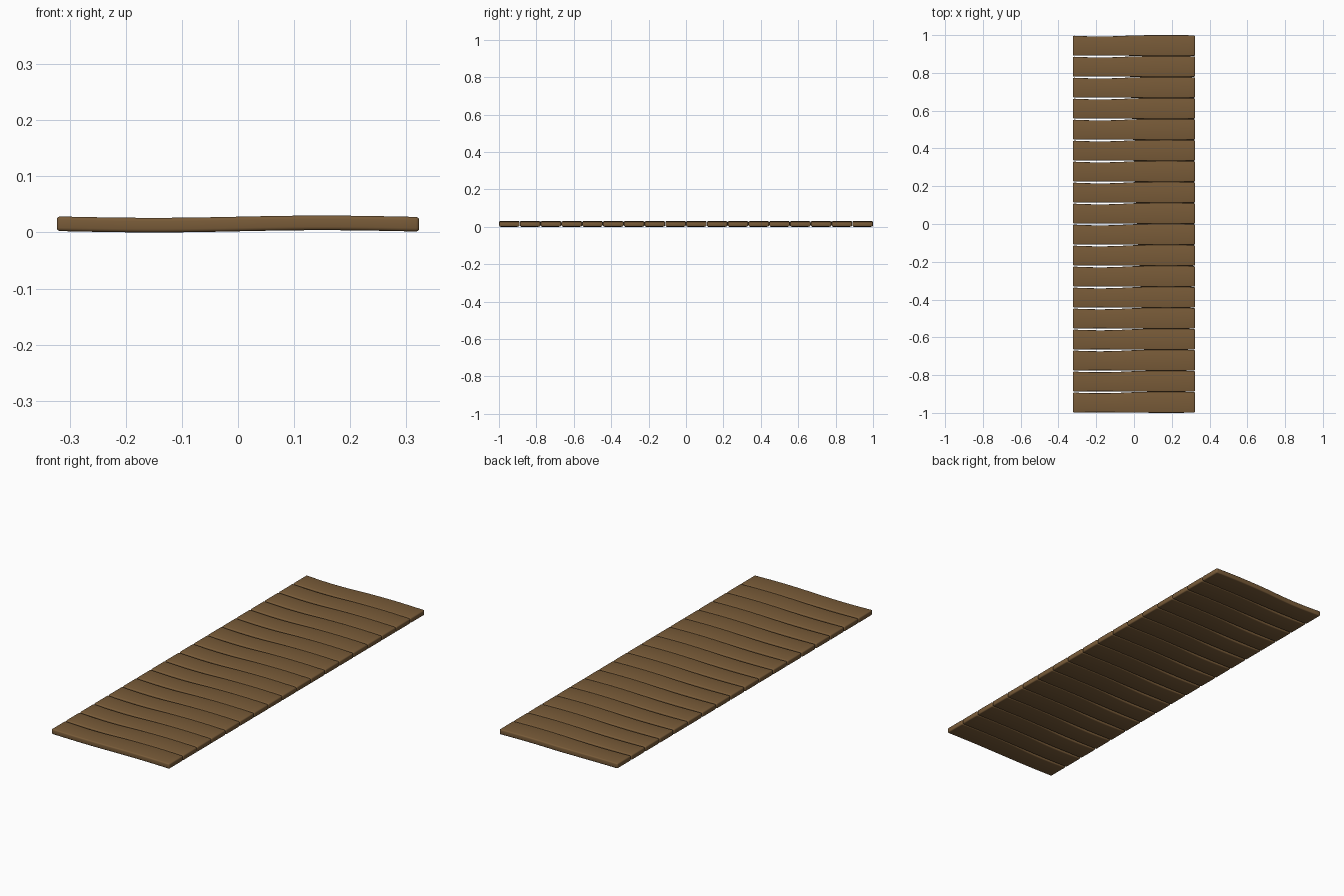
import bpy, bmesh, math
from mathutils import Vector

if "Cube" in bpy.data.objects:
    bpy.data.objects.remove(bpy.data.objects["Cube"])

COUNT = 18
PITCH = 2.0 / COUNT
HX, HY, HZ = 0.323, PITCH / 2 - 0.0003, 0.013

wood = bpy.data.materials.new("brown_wood")
wood.diffuse_color = (0.19, 0.105, 0.04, 1)
wood.use_nodes = True
wood.node_tree.nodes["Principled BSDF"].inputs["Base Color"].default_value = wood.diffuse_color


def make_plank_mesh():
    # Rounded board, sliced along its length
    bm = bmesh.new()
    bmesh.ops.create_cube(bm, size=2)
    bmesh.ops.scale(bm, vec=(HX, HY, HZ), verts=bm.verts)
    bmesh.ops.bevel(bm, geom=bm.edges[:], offset=0.006, segments=3,
                    profile=0.5, affect='EDGES')
    for i in range(1, 20):
        x = -HX + 2 * HX * i / 20
        bmesh.ops.bisect_plane(bm, geom=bm.verts[:] + bm.edges[:] + bm.faces[:],
                               plane_co=Vector((x, 0, 0)), plane_no=Vector((1, 0, 0)))
    # Gentle warp in height, and a worn hollow along the left half of the edges
    for v in bm.verts:
        x = v.co.x
        t = min(max(-x / 0.36, 0), 1)
        hollow = math.sin(math.pi * t)
        v.co.y += (-0.006 if v.co.y > 0 else 0.0015) * hollow * abs(v.co.y) / HY
        right = math.sin(math.pi * min(max(x / 0.34, 0), 1))
        if v.co.y > 0:
            v.co.y -= 0.0008 * (1 - right)
        else:
            v.co.y += 0.0012 * (1 - right)
        v.co.z += 0.015 + 0.002 * math.sin(2 * math.pi * x / 0.6)
    bmesh.ops.recalc_face_normals(bm, faces=bm.faces)
    for f in bm.faces:
        f.smooth = True
    mesh = bpy.data.meshes.new("plank")
    bm.to_mesh(mesh)
    bm.free()
    mesh.materials.append(wood)
    return mesh


# Row of identical planks
plank = make_plank_mesh()
for i in range(COUNT):
    ob = bpy.data.objects.new(f"plank_{i + 1:02d}", plank)
    ob.location.y = -1 + PITCH * (i + 0.5)
    bpy.context.collection.objects.link(ob)
